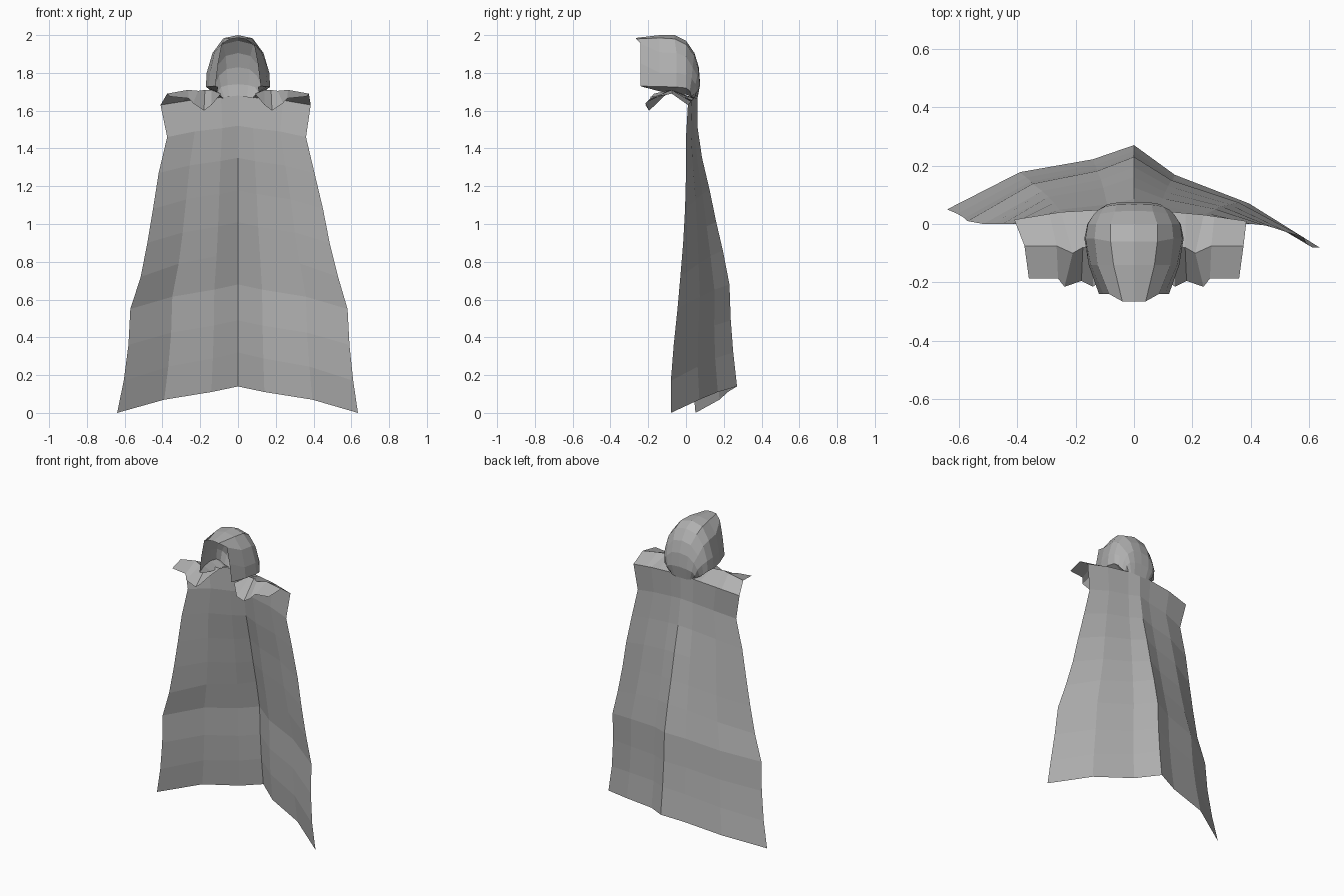
import bpy
from mathutils import Vector

cloth = bpy.data.materials.new("cloth")
cloth.diffuse_color = (.44, .44, .44, 1)


def sheet(name, rows):
    """Open flat-shaded surface from equal-length rows of points."""
    n = len(rows[0])
    verts = [p for row in rows for p in row]
    faces = [(r * n + c, r * n + c + 1, (r + 1) * n + c + 1, (r + 1) * n + c)
             for r in range(len(rows) - 1) for c in range(n - 1)]
    mesh = bpy.data.meshes.new(name)
    mesh.from_pydata(verts, [], faces)
    mesh.validate()
    mesh.materials.append(cloth)
    obj = bpy.data.objects.new(name, mesh)
    bpy.context.collection.objects.link(obj)
    return obj


def mirrored(half):
    """Half row from the centre outwards -> full row from -x to +x."""
    return [(-x, y, z) for x, y, z in reversed(half)] + list(half[1:])


# Cape: per row left x, left y, right x, right y, edge z, centre y, centre z
profile = [
    (-.41, .015, .385, .01, 1.63, .06, 1.68),
    (-.375, .0, .36, .0, 1.46, .06, 1.52),
    (-.42, .0, .405, .0, 1.27, .085, 1.35),
    (-.45, .0, .45, -.005, 1.08, .125, 1.18),
    (-.48, .0, .485, -.015, .90, .16, 1.01),
    (-.515, .0, .53, -.03, .72, .195, .86),
    (-.57, .01, .58, -.045, .55, .23, .68),
    (-.58, .02, .59, -.065, .36, .237, .49),
    (-.605, .035, .61, -.08, .17, .25, .32),
    (-.64, .05, .635, -.08, .0, .27, .14),
]
# Folds across the cape: remaining width, depth and height share per column
left = [(1, 0, 0), (.61, .58, .5), (.22, .78, .79)]
right = [(.22, .71, .79), (.62, .43, .5), (1, 0, 0)]
rows = []
for lx, ly, rx, ry, ez, cy, cz in profile:
    row = [(lx * w, ly + (cy - ly) * d, ez + (cz - ez) * h) for w, d, h in left]
    row.append((0, cy, cz))
    row += [(rx * w, ry + (cy - ry) * d, ez + (cz - ez) * h) for w, d, h in right]
    rows.append(row)
sheet("cape", rows)

# Shoulder wraps: cape's top edge, ridge, gathered front edge
ridge = [(.375, -.075, 1.69), (.265, -.075, 1.71), (.21, -.10, 1.705),
         (.175, -.08, 1.71), (.14, -.08, 1.71), (.10, -.05, 1.69)]
front = [(.36, -.187, 1.675), (.26, -.187, 1.665), (.238, -.215, 1.64),
         (.18, -.195, 1.60), (.14, -.215, 1.63), (.09, -.17, 1.69)]
for side, label, top in ((1, "right", rows[0][:3:-1]), (-1, "left", rows[0][:3])):
    a, b, c = map(Vector, top)
    back = [a, a.lerp(b, .75), b, b.lerp(c, .4), b.lerp(c, .7), c]
    sheet("shoulder_wrap_" + label,
          [back] + [[(side * x, y, z) for x, y, z in r] for r in (ridge, front)])

# Hood: arches from the front rim over the crown and down the nape,
# each ending in a lip turned in under the hood
arches = [
    [(0, -.265, 1.985), (.04, -.265, 1.98), (.085, -.24, 1.955), (.105, -.24, 1.85), (.12, -.24, 1.73)],
    [(0, -.14, 2.0), (.07, -.14, 1.985), (.125, -.14, 1.91), (.148, -.14, 1.80), (.155, -.14, 1.728)],
    [(0, -.06, 2.0), (.08, -.06, 1.98), (.135, -.05, 1.905), (.166, -.05, 1.80), (.17, -.05, 1.725)],
    [(0, 0, 1.97), (.08, 0, 1.95), (.13, 0, 1.885), (.158, 0, 1.79), (.16, 0, 1.72)],
    [(0, .045, 1.905), (.065, .043, 1.89), (.115, .035, 1.83), (.14, .03, 1.77), (.145, .02, 1.705)],
    [(0, .068, 1.83), (.06, .066, 1.82), (.10, .06, 1.785), (.12, .05, 1.74), (.12, .025, 1.685)],
    [(0, .075, 1.74), (.055, .074, 1.735), (.09, .068, 1.725), (.105, .055, 1.70), (.10, .03, 1.675)],
    [(0, .06, 1.66), (.045, .06, 1.66), (.07, .055, 1.665), (.08, .045, 1.665), (.08, .025, 1.67)],
]
lip = [(.105, -.225, 1.725), (.11, -.13, 1.70), (.105, -.05, 1.69), (.10, 0, 1.685),
       (.095, .015, 1.68), (.09, .02, 1.675), (.085, .02, 1.67), (.075, .02, 1.67)]
sheet("hood", [mirrored(a + [p]) for a, p in zip(arches, lip)])
